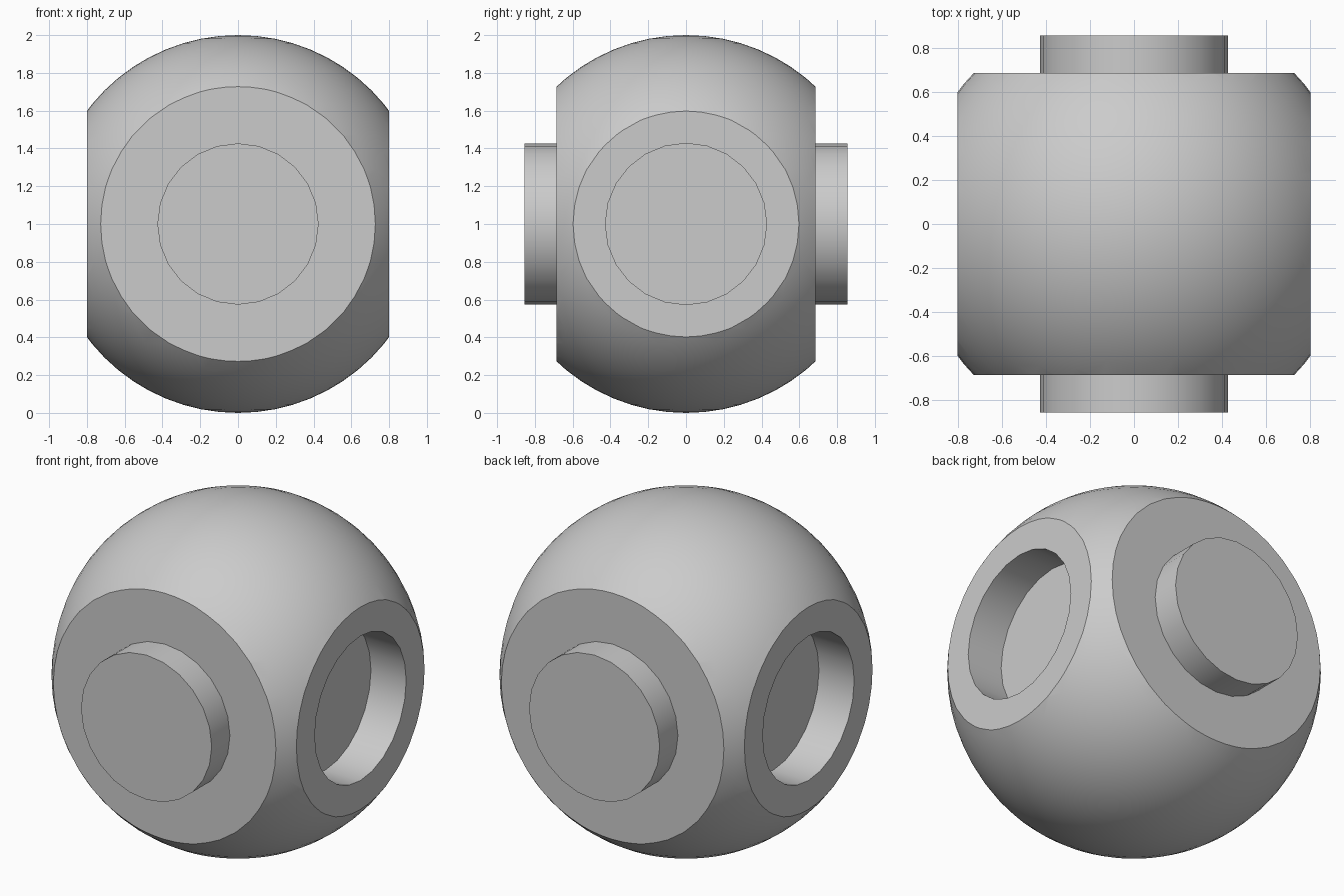
import bpy, bmesh, math
from mathutils import Matrix, Vector

default = bpy.data.objects.get("Cube")
if default:
    bpy.data.objects.remove(default, do_unlink=True)

CENTRE = Vector((0, 0, 1))
SIDE_X, SIDE_Y = 0.8, 0.685      # distance of the flats from the centre
PEG_R, PEG_END = 0.427, 0.855
HOLE_DEPTH = 0.23

grey = bpy.data.materials.new("light_grey")
grey.use_nodes = True
colour = (0.6, 0.6, 0.6, 1)
grey.diffuse_color = colour
grey.node_tree.nodes["Principled BSDF"].inputs["Base Color"].default_value = colour


def add_object(name, bm):
    bmesh.ops.recalc_face_normals(bm, faces=bm.faces)
    mesh = bpy.data.meshes.new(name)
    bm.to_mesh(mesh)
    bm.free()
    mesh.materials.append(grey)
    obj = bpy.data.objects.new(name, mesh)
    bpy.context.collection.objects.link(obj)
    return obj


def cylinder(name, axis, start, end):
    """Closed cylinder running along axis from start to end."""
    bm = bmesh.new()
    turn = axis.to_track_quat('Z', 'Y').to_matrix().to_4x4()
    place = Matrix.Translation(CENTRE + axis * (start + end) / 2) @ turn
    bmesh.ops.create_cone(bm, cap_ends=True, segments=24, radius1=PEG_R,
                          radius2=PEG_R, depth=end - start, matrix=place)
    return add_object(name, bm)


def smooth(obj):
    bpy.ops.object.select_all(action='DESELECT')
    obj.select_set(True)
    bpy.context.view_layer.objects.active = obj
    bpy.ops.object.shade_smooth_by_angle(angle=math.radians(25))


# Ball with four flats
bm = bmesh.new()
bmesh.ops.create_uvsphere(bm, u_segments=64, v_segments=32, radius=1,
                          matrix=Matrix.Translation(CENTRE))
for axis, dist in ((Vector((1, 0, 0)), SIDE_X), (Vector((0, 1, 0)), SIDE_Y)):
    for sign in (1, -1):
        cut = bmesh.ops.bisect_plane(
            bm, geom=bm.verts[:] + bm.edges[:] + bm.faces[:], dist=1e-5,
            plane_co=CENTRE + axis * sign * dist, plane_no=axis * sign,
            clear_outer=True)
        rim = [e for e in cut["geom_cut"] if isinstance(e, bmesh.types.BMEdge)]
        bmesh.ops.contextual_create(bm, geom=rim)
ball = add_object("ball_body", bm)

# Round sockets in the left and right flats
for side, sign in (("left", 1), ("right", -1)):
    cutter = cylinder("socket_cutter_" + side, Vector((sign, 0, 0)),
                      SIDE_X - HOLE_DEPTH, SIDE_X + 0.2)
    cutter.hide_render = True
    mod = ball.modifiers.new("socket_" + side, 'BOOLEAN')
    mod.operation = 'DIFFERENCE'
    mod.solver = 'EXACT'
    mod.object = cutter
    bpy.context.view_layer.objects.active = ball
    bpy.ops.object.modifier_apply(modifier=mod.name)
    bpy.data.objects.remove(cutter, do_unlink=True)
smooth(ball)

# Pegs on the front and back flats
for side, sign in (("front", -1), ("back", 1)):
    smooth(cylinder("peg_" + side, Vector((0, sign, 0)), SIDE_Y - 0.02, PEG_END))
